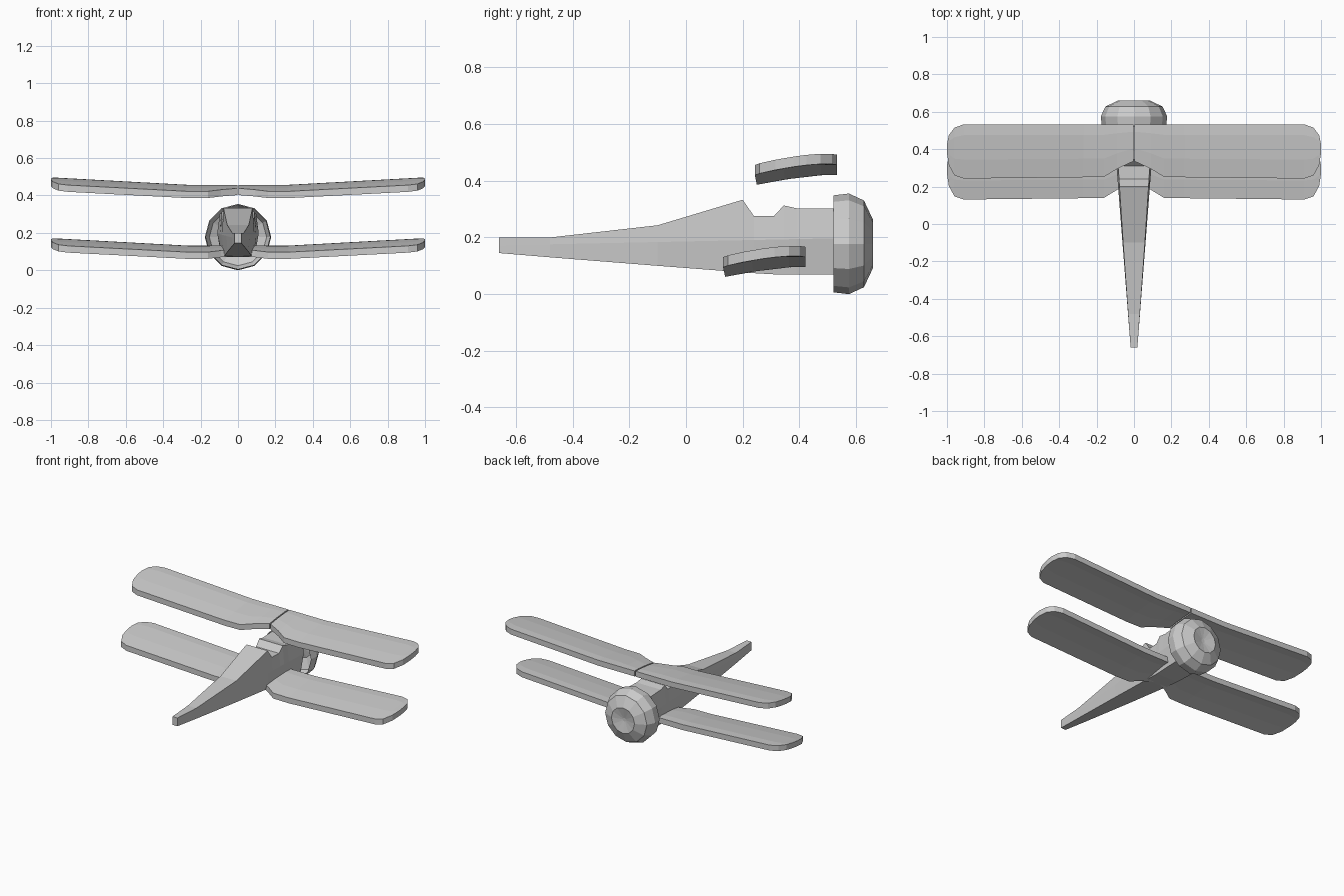
import bpy, bmesh
from math import sin, cos, pi

if "Cube" in bpy.data.objects:
    bpy.data.objects.remove(bpy.data.objects["Cube"])


def make_object(name, bm):
    bmesh.ops.remove_doubles(bm, verts=bm.verts, dist=1e-5)
    bmesh.ops.recalc_face_normals(bm, faces=bm.faces)
    mesh = bpy.data.meshes.new(name)
    bm.to_mesh(mesh)
    bm.free()
    obj = bpy.data.objects.new(name, mesh)
    bpy.context.collection.objects.link(obj)
    return obj


def loft(name, rings, cap_start=True, cap_end=True):
    """Skin closed rings of points one after another."""
    bm = bmesh.new()
    loops = [[bm.verts.new(p) for p in ring] for ring in rings]
    n = len(loops[0])
    for a, b in zip(loops, loops[1:]):
        for i in range(n):
            j = (i + 1) % n
            bm.faces.new((a[i], a[j], b[j], b[i]))
    if cap_start:
        bm.faces.new(loops[0])
    if cap_end:
        bm.faces.new(loops[-1])
    return make_object(name, bm)


# Fuselage: six-sided sections (y, top z, bottom z), cockpit notch in the top
stations = [(-0.66, 0.20, 0.145), (-0.48, 0.20, 0.13), (-0.10, 0.243, 0.10),
            (0.20, 0.333, 0.077), (0.24, 0.275, 0.074), (0.31, 0.275, 0.07),
            (0.345, 0.313, 0.07), (0.39, 0.303, 0.07), (0.53, 0.303, 0.07)]
sections = []
for y, top, bottom in stations:
    t = (y + 0.66) / 1.18
    half = 0.018 + 0.092 * t
    mid = 0.172 + 0.025 * t
    wt, wb = half * (1 - 0.12 * t), half * (1 - 0.2 * t)
    sections.append([(-wt, y, top), (wt, y, top), (half, y, mid),
                     (wb, y, bottom), (-wb, y, bottom), (-half, y, mid)])
loft("fuselage", sections)

# Engine cowl: twelve-sided ring, open behind, with a dished front
cowl_profile = [(0.52, 0.171), (0.575, 0.1775), (0.628, 0.153),
                (0.66, 0.085), (0.645, 0.012)]
loft("engine_cowl",
     [[(r * sin(i * pi / 6), y, 0.1775 + r * cos(i * pi / 6)) for i in range(12)]
      for y, r in cowl_profile], cap_start=False)


# Wings: half-span outline (x, trailing y, leading y), cambered and upswept
outline = [(0.004, 0.335, 0.533), (0.09, 0.295, 0.533), (0.16, 0.252, 0.533),
           (0.27, 0.25, 0.533), (0.91, 0.243, 0.533), (0.96, 0.26, 0.515),
           (0.99, 0.315, 0.475), (1.0, 0.38, 0.425)]


def wing(name, dy, dz, thickness=0.036):
    rings = []
    for x, trail, lead in outline:
        upper = []
        for f in (0, 0.35, 0.8, 1):
            y = trail + f * (lead - trail)
            rise = 0.04 * max(0, x - 0.27) / 0.73
            droop = 0.035 * (max(0, 0.5 - y) / 0.25) ** 1.5
            upper.append((x, y + dy, 0.457 + rise - droop + dz))
        lower = [(px, py, pz - thickness) for px, py, pz in reversed(upper)]
        rings.append(upper + lower)
    obj = loft(name, rings)
    mirror = obj.modifiers.new("mirror", "MIRROR")
    mirror.use_mirror_merge = False


wing("upper_wing", 0, 0)
wing("lower_wing", -0.112, -0.325)
